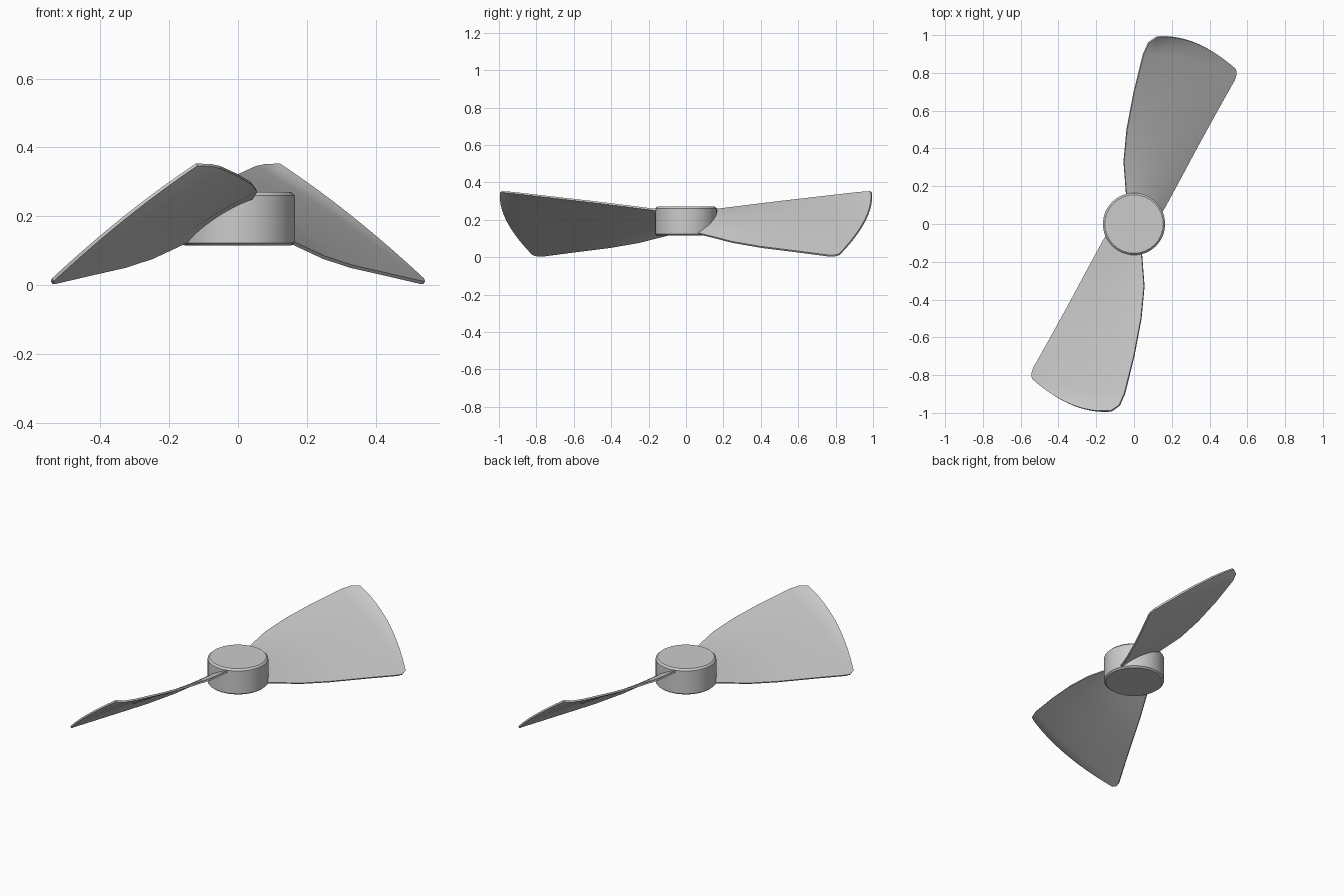
import bpy, bmesh, math
from mathutils import Vector

if "Cube" in bpy.data.objects:
    bpy.data.objects.remove(bpy.data.objects["Cube"], do_unlink=True)

grey = bpy.data.materials.new("light_grey")
grey.use_nodes = True
grey.diffuse_color = (0.6, 0.6, 0.6, 1)
grey.node_tree.nodes["Principled BSDF"].inputs["Base Color"].default_value = (0.6, 0.6, 0.6, 1)


def finish(bm, name, angle):
    bmesh.ops.recalc_face_normals(bm, faces=bm.faces)
    mesh = bpy.data.meshes.new(name)
    bm.to_mesh(mesh)
    bm.free()
    mesh.materials.append(grey)
    obj = bpy.data.objects.new(name, mesh)
    bpy.context.collection.objects.link(obj)
    bpy.ops.object.select_all(action='DESELECT')
    obj.select_set(True)
    bpy.context.view_layer.objects.active = obj
    bpy.ops.object.shade_smooth_by_angle(angle=math.radians(angle))
    return obj


# Hub: chamfered drum
bm = bmesh.new()
rings = []
for r, z in [(0.155, 0.115), (0.165, 0.123), (0.165, 0.26), (0.155, 0.27)]:
    rings.append([bm.verts.new((r * math.cos(a), r * math.sin(a), z))
                  for a in (math.tau * i / 32 for i in range(32))])
for low, high in zip(rings, rings[1:]):
    for i in range(32):
        j = (i + 1) % 32
        bm.faces.new((low[i], low[j], high[j], high[i]))
bm.faces.new(rings[0])
bm.faces.new(rings[-1])
finish(bm, "hub", 30)

# Blade stations: low edge, high edge, outward bow
STATIONS = [
    ((-0.12, -0.02, 0.138), (0.03, -0.08, 0.247), 0),
    ((-0.16, -0.085, 0.122), (0.042, -0.17, 0.255), 0),
    ((-0.25, -0.25, 0.08), (0.054, -0.33, 0.275), 0),
    ((-0.33, -0.4, 0.054), (0.038, -0.5, 0.296), 0.01),
    ((-0.44, -0.6, 0.029), (0.0, -0.7, 0.319), 0.03),
    ((-0.53, -0.76, 0.008), (-0.05, -0.9, 0.342), 0.045),
    ((-0.541, -0.79, 0.007), (-0.077, -0.96, 0.348), 0.05),
    ((-0.538, -0.82, 0.015), (-0.12, -0.99, 0.35), 0.052),
]
CHORD = 14


def make_blade(name, turn):
    bm = bmesh.new()
    rows = []
    for low, high, bow in STATIONS:
        row = []
        for k in range(CHORD + 1):
            u = k / CHORD
            p = Vector(low).lerp(Vector(high), u)
            arch = 4 * u * (1 - u)
            p.y -= bow * arch
            p.z += 0.014 * arch
            row.append(bm.verts.new((turn * p.x, turn * p.y, p.z)))
        rows.append(row)
    for a, b in zip(rows, rows[1:]):
        for k in range(CHORD):
            bm.faces.new((a[k], a[k + 1], b[k + 1], b[k]))
    obj = finish(bm, name, 40)
    shell = obj.modifiers.new("thickness", 'SOLIDIFY')
    shell.thickness = 0.01
    shell.offset = 0
    bpy.ops.object.modifier_apply(modifier=shell.name)
    bpy.ops.object.shade_smooth_by_angle(angle=math.radians(40))


make_blade("front_blade", 1)
make_blade("back_blade", -1)
